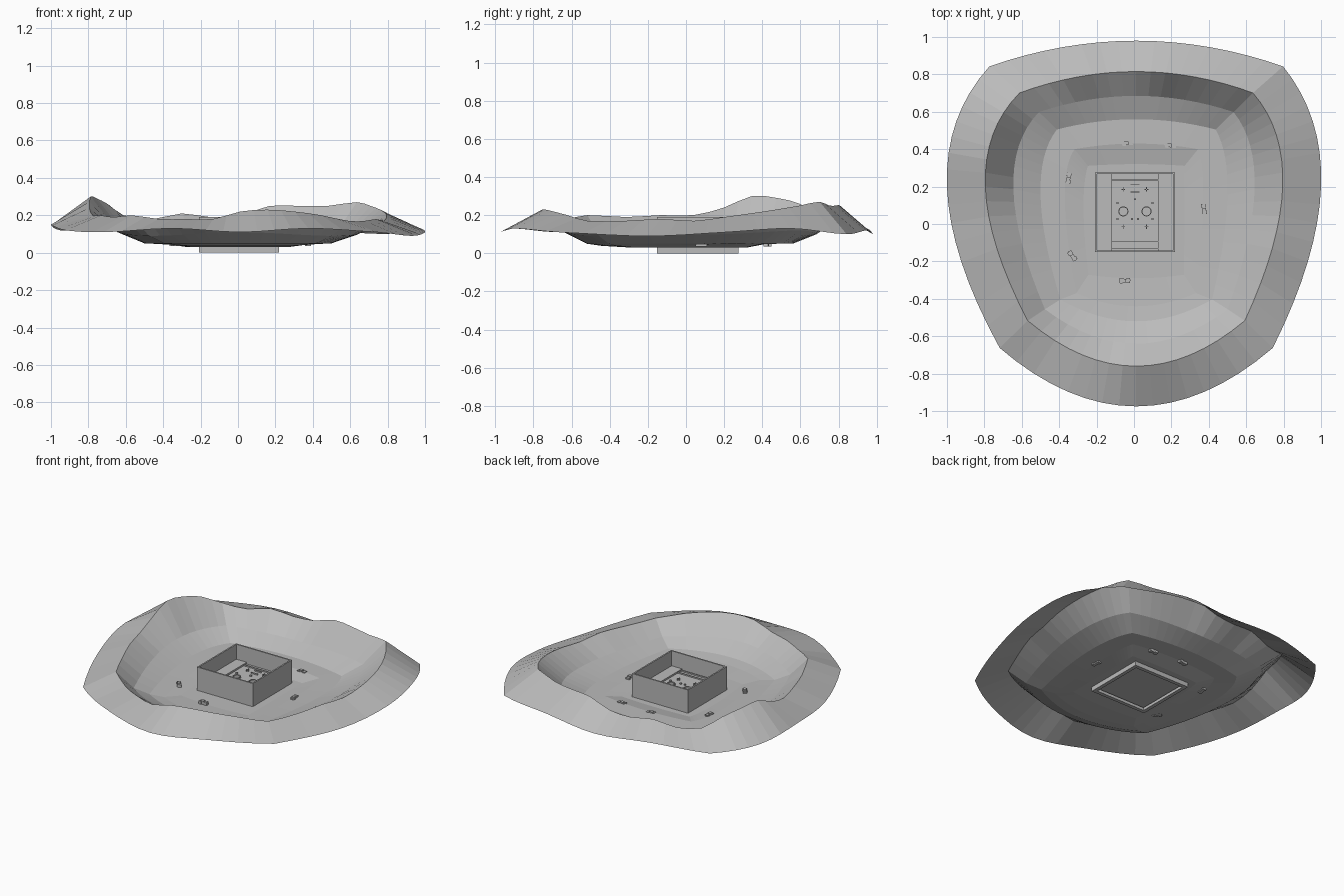
import bpy, bmesh, math
from mathutils import Vector, Matrix

if "Cube" in bpy.data.objects:
    bpy.data.objects.remove(bpy.data.objects["Cube"], do_unlink=True)

grey = bpy.data.materials.new("stone grey")
grey.use_nodes = True
grey.diffuse_color = (0.5, 0.5, 0.5, 1)
grey.node_tree.nodes["Principled BSDF"].inputs["Base Color"].default_value = grey.diffuse_color


def finish(name, bm):
    mesh = bpy.data.meshes.new(name)
    bm.to_mesh(mesh)
    bm.free()
    mesh.materials.append(grey)
    obj = bpy.data.objects.new(name, mesh)
    bpy.context.collection.objects.link(obj)
    return obj


def add_box(bm, centre, size):
    """Box standing on the given centre point."""
    x, y, z = centre
    place = Matrix.Translation((x, y, z + size[2] / 2))
    bmesh.ops.create_cube(bm, size=1, matrix=place @ Matrix.Diagonal((*size, 1)))


def lerp(a, b, t):
    return a + (b - a) * t


def smooth_height(heights, t):
    """Smooth closed interpolation of evenly spaced heights in hundredths."""
    count = len(heights)
    index = int(t * count)
    f = t * count - index
    p, a, b, q = (heights[(index + k) % count] / 100 for k in (-1, 0, 1, 2))
    return a + f * (b - p + f * (2 * p - 5 * a + 4 * b - q + f * (3 * (a - b) + q - p))) / 2


STEPS = 16
SHIFT = .012


def ring(bm, width, back, front, square, heights):
    """Bowed four-sided ring; square goes from 0 (bulging) to 1 (straight sides).
    Heights run from the back left corner along the back, right, front, left."""
    back_x, back_y = width * lerp(.785, 1, square), back * lerp(.86, 1, square)
    front_x, front_y = width * lerp(.73, 1, square), front * lerp(.68, 1, square)
    side_y = lerp(.2, .06, square)
    corners = [Vector((x + SHIFT, y)) for x, y in ((-back_x, back_y), (back_x, back_y),
                                                   (front_x, front_y), (-front_x, front_y))]
    middles = [Vector(m) for m in ((SHIFT, back), (width, side_y),
                                   (SHIFT, front), (-width, side_y))]
    verts = []
    for side, middle in enumerate(middles):
        a, b = corners[side], corners[(side + 1) % 4]
        control = middle * 2 - (a + b) / 2
        for k in range(STEPS):
            t = k / STEPS
            p = a.lerp(control, t).lerp(control.lerp(b, t), t)
            verts.append(bm.verts.new((p.x, p.y, smooth_height(heights, (side + t) / 4))))
    return verts


# Bowl-shaped land: outer skirt, wavy ridge, then shallow terraces
bm = bmesh.new()
loops = [
    ring(bm, 1, .98, -.975, 0, [12, 13, 10, 12, 10, 13, 11, 9,
                                11, 13, 11, 13, 11, 12, 15, 12]),
    ring(bm, .795, .815, -.76, 0, [20, 18, 21, 19, 20, 25, 25, 25,
                                   27, 25, 23, 21, 19, 17, 18, 17,
                                   17, 20, 22, 23, 22, 18, 18, 18,
                                   20, 19, 20, 20, 24, 30, 29, 26]),
    ring(bm, .645, .685, -.64, .1, [11, 10, 12, 10, 9, 11, 9, 11]),
    ring(bm, .5, .56, -.52, .3, [5]),
    ring(bm, .37, .43, -.44, .5, [5, 5, 4, 4]),
    ring(bm, .27, .32, -.29, .8, [3]),
    ring(bm, .205, .27, -.145, 1, [3]),
]
for outer, inner in zip(loops, loops[1:]):
    for i in range(len(outer)):
        bm.faces.new((outer[i - 1], inner[i - 1], inner[i], outer[i]))
bmesh.ops.recalc_face_normals(bm, faces=bm.faces)
if sum(face.normal.z for face in bm.faces) < 0:
    bmesh.ops.reverse_faces(bm, faces=bm.faces)
finish("crater_land", bm)

# Open-topped arena walls on a slightly wider footing
MID_X, MID_Y, SIDE = .005, .0625, .427


def frame(name, thick, height):
    bm = bmesh.new()
    offset = (SIDE - thick) / 2
    for sign in (-1, 1):
        add_box(bm, (MID_X + sign * offset, MID_Y, 0), (thick, SIDE, height))
        add_box(bm, (MID_X, MID_Y + sign * offset, 0), (SIDE - 2 * thick, thick, height))
    finish(name, bm)


frame("arena_walls", .01, .19)
frame("arena_footing", .025, .02)

# Arena floor and the raised strips along both sides
FLOOR = .075
INSIDE = SIDE - .02
MARK = .009
bm = bmesh.new()
add_box(bm, (MID_X, MID_Y, .03), (INSIDE, INSIDE, FLOOR - .03))
finish("arena_floor", bm)
bm = bmesh.new()
for sign in (-1, 1):
    add_box(bm, (MID_X + sign * .164, MID_Y, FLOOR), (.079, INSIDE, .012))
finish("side_strips", bm)

# Court markings: cross lines, circles, spots and goals
bm = bmesh.new()
for y in (.235, -.095, -.13):
    add_box(bm, (MID_X, y, FLOOR), (.25, .004, MARK))
finish("court_lines", bm)

bm = bmesh.new()
for sign in (-1, 1):
    centre = Vector((MID_X + sign * .062, MID_Y + .005, FLOOR + MARK))
    circles = []
    for radius in (.022, .027):
        made = bmesh.ops.create_circle(bm, segments=20, radius=radius,
                                       matrix=Matrix.Translation(centre))
        circles.append(made["verts"])
    inner, outer = circles
    tops = [bm.faces.new((inner[i - 1], outer[i - 1], outer[i], inner[i]))
            for i in range(len(inner))]
    walls = bmesh.ops.extrude_face_region(bm, geom=tops)["geom"]
    lowered = [v for v in walls if isinstance(v, bmesh.types.BMVert)]
    bmesh.ops.translate(bm, verts=lowered, vec=(0, 0, -MARK))
bmesh.ops.recalc_face_normals(bm, faces=bm.faces)
finish("court_circles", bm)

bm = bmesh.new()
for sign in (-1, 1):
    for across, along in ((.093, .05), (.093, -.035), (.016, -.035)):
        add_box(bm, (MID_X + sign * across, MID_Y + along, FLOOR), (.01, .01, MARK))
add_box(bm, (MID_X, MID_Y + .07, FLOOR), (.01, .01, MARK))
finish("court_spots", bm)

bm = bmesh.new()
for sign in (-1, 1):
    for y in (.185, -.015):
        spot = (MID_X + sign * .062, y, FLOOR)
        add_box(bm, spot, (.004, .024, .012))
        add_box(bm, spot, (.02, .004, MARK))
for y in (.17, .21):
    add_box(bm, (MID_X, y, FLOOR), (.05, .005, MARK))
finish("court_goals", bm)

# Small block clusters scattered on the land
clusters = [(-.035, .432, 0), (.195, .42, -10), (-.35, .245, 75),
            (.375, .08, 90), (-.33, -.17, 120), (-.05, -.303, -5)]
for number, (x, y, turn) in enumerate(clusters):
    bm = bmesh.new()
    add_box(bm, (0, 0, 0), (.06, .018, .016))
    for sign in (-1, 1):
        add_box(bm, (sign * .018, sign * .003, 0), (.018, .026, .02))
    add_box(bm, (-.006, 0, .004), (.024, .02, .021))
    cluster = finish(f"block_cluster_{number}", bm)
    cluster.location = (x, y, .035)
    cluster.rotation_euler.z = math.radians(turn)
